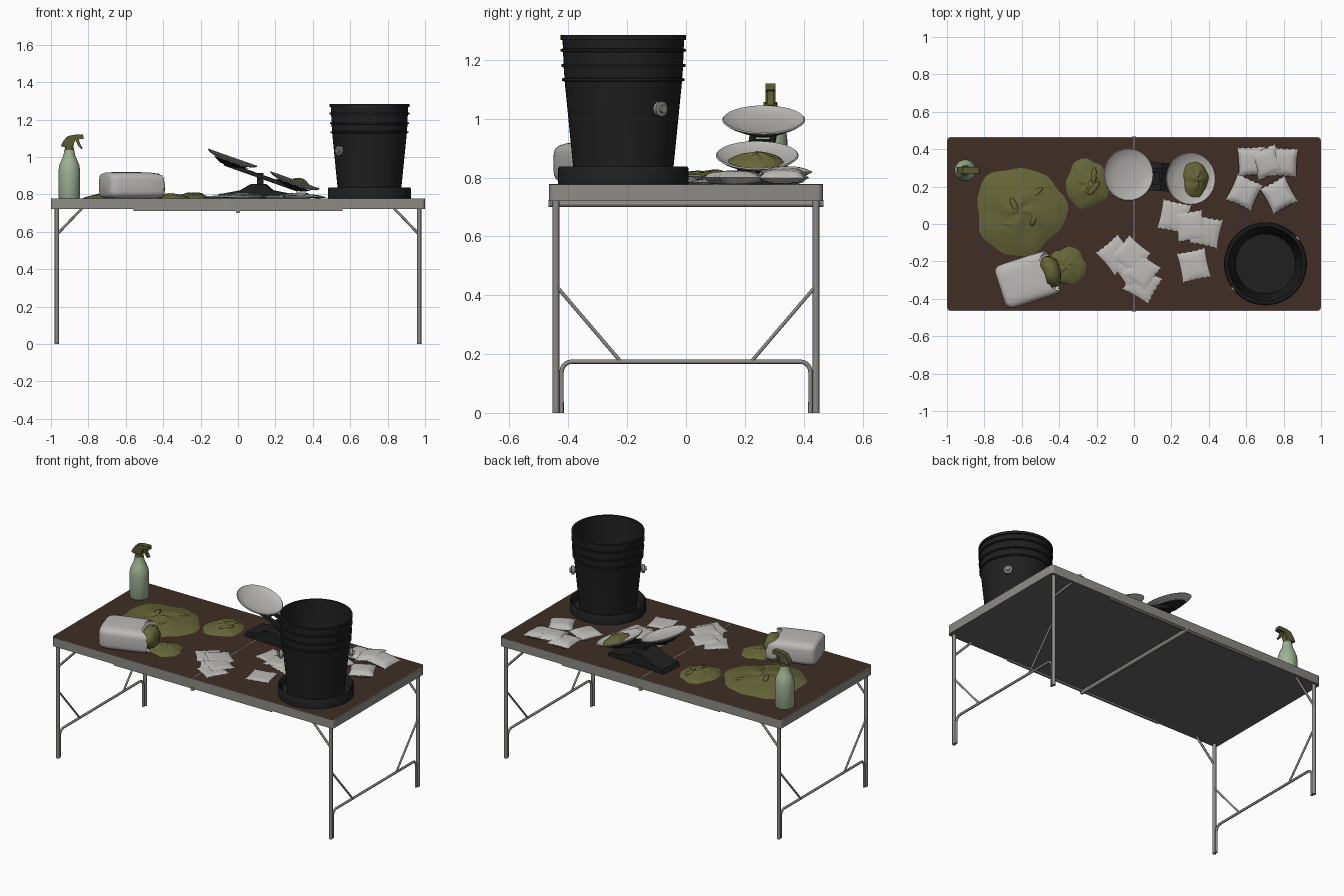
import bpy, bmesh, math, random
from math import sin, cos, pi, radians
from mathutils import Vector, Matrix, Euler

if "Cube" in bpy.data.objects:
    bpy.data.objects.remove(bpy.data.objects["Cube"])
random.seed(4)

def mat(name, c):
    m = bpy.data.materials.new(name)
    m.diffuse_color = (*c, 1)
    m.use_nodes = True
    m.node_tree.nodes["Principled BSDF"].inputs["Base Color"].default_value = m.diffuse_color
    return m

BROWN = mat("brown top", (0.05, 0.027, 0.018))
METAL = mat("grey metal", (0.27, 0.26, 0.24))
UNDER = mat("dark underside", (0.13, 0.13, 0.13))
BLACK = mat("black plastic", (0.014, 0.014, 0.014))
OLIVE = mat("olive leaf", (0.13, 0.13, 0.04))
PALE = mat("pale wrap", (0.5, 0.49, 0.47))
GREEN = mat("bottle green", (0.34, 0.44, 0.29))
TRIG = mat("dark olive plastic", (0.1, 0.1, 0.035))
TOP = 0.777

def add(name, bm, mats, loc=(0, 0, 0), rot=(0, 0, 0), smooth=35):
    bmesh.ops.recalc_face_normals(bm, faces=bm.faces)
    me = bpy.data.meshes.new(name)
    bm.to_mesh(me)
    bm.free()
    for m in mats if isinstance(mats, list) else [mats]:
        me.materials.append(m)
    if smooth:
        me.polygons.foreach_set("use_smooth", [True] * len(me.polygons))
        me.set_sharp_from_angle(angle=radians(smooth))
    ob = bpy.data.objects.new(name, me)
    ob.location, ob.rotation_euler = loc, rot
    bpy.context.collection.objects.link(ob)
    return ob

def box(name, size, loc, m, rot=(0, 0, 0), bevel=0.0):
    bm = bmesh.new()
    bmesh.ops.create_cube(bm, size=1, matrix=Matrix.Diagonal((*size, 1)))
    if bevel:
        bmesh.ops.bevel(bm, geom=bm.edges[:], offset=bevel, segments=2, affect='EDGES', profile=0.5)
    return add(name, bm, m, loc, rot)

def lathe(name, prof, m, loc=(0, 0, 0), rot=(0, 0, 0), n=32):
    bm = bmesh.new()
    vs = [bm.verts.new((r, 0, z)) for r, z in prof]
    es = [bm.edges.new(p) for p in zip(vs, vs[1:])]
    bmesh.ops.spin(bm, geom=vs + es, cent=(0, 0, 0), axis=(0, 0, 1), angle=2 * pi, steps=n)
    bmesh.ops.remove_doubles(bm, verts=bm.verts, dist=1e-5)
    return add(name, bm, m, loc, rot)

def prism(name, pts, width, m, loc):
    # x-z outline extruded along y
    bm = bmesh.new()
    f = bm.faces.new([bm.verts.new((x, -width / 2, z)) for x, z in pts])
    g = bmesh.ops.extrude_face_region(bm, geom=[f])["geom"]
    bmesh.ops.translate(bm, vec=(0, width, 0), verts=[v for v in g if isinstance(v, bmesh.types.BMVert)])
    return add(name, bm, m, loc, smooth=0)

def tube(name, pts, r, m):
    cu = bpy.data.curves.new(name, 'CURVE')
    cu.dimensions, cu.bevel_depth, cu.bevel_resolution, cu.use_fill_caps = '3D', r, 2, True
    sp = cu.splines.new('POLY')
    sp.points.add(len(pts) - 1)
    for p, c in zip(sp.points, pts):
        p.co = (*c, 1)
    cu.materials.append(m)
    ob = bpy.data.objects.new(name, cu)
    bpy.context.collection.objects.link(ob)

# Folding table: top slab, seam, hinge bar
bm = bmesh.new()
bmesh.ops.create_cube(bm, size=1, matrix=Matrix.Diagonal((2, 0.93, 0.056, 1)))
bmesh.ops.bevel(bm, geom=[e for e in bm.edges if abs(e.verts[0].co.z - e.verts[1].co.z) > 0.01],
                offset=0.02, segments=4, affect='EDGES', profile=0.5)
bm.normal_update()
caps = [f for f in bm.faces if abs(f.normal.z) > 0.9]
bmesh.ops.inset_individual(bm, faces=caps, thickness=0.004)
for f in caps:
    f.material_index = 1 if f.calc_center_median().z > 0 else 2
add("table_top", bm, [METAL, BROWN, UNDER], (0, 0, TOP - 0.028))
box("centre_seam", (0.006, 0.93, 0.002), (0, 0, TOP), METAL)
tube("hinge_bar", [(0, -0.467, 0.711), (0, 0.467, 0.711)], 0.012, METAL)
for s in (-1, 1):
    box("hinge_rail", (1.12, 0.012, 0.012), (0, s * 0.455, 0.717), METAL)

# Legs and braces
for sx in (-1, 1):
    x = sx * 0.969
    for sy in (-1, 1):
        tube("leg", [(x, sy * 0.442, 0), (x, sy * 0.442, 0.73)], 0.0115, METAL)
        tube("leg_brace", [(x, sy * 0.442, 0.585), (sx * 0.835, sy * 0.442, 0.725)], 0.007, METAL)
        tube("end_brace", [(x, sy * 0.44, 0.43), (x, sy * 0.225, 0.178)], 0.006, METAL)
    arc = [(0.423 - 0.035 * (1 - cos(a)), 0.139 + 0.035 * sin(a)) for a in [i * pi / 10 for i in range(6)]]
    half = [(0.423, 0)] + arc
    tube("leg_crossbar", [(x, -y, z) for y, z in half] + [(x, y, z) for y, z in reversed(half)], 0.0075, METAL)

# Bucket in its saucer
C = (0.703, -0.213, TOP)
lathe("saucer", [(0, 0), (0.222, 0), (0.222, 0.054), (0.218, 0.06), (0.212, 0.06), (0.205, 0.05), (0.2, 0.012), (0, 0.012)], BLACK, C, n=48)
prof = [(0, 0.013), (0.166, 0.013), (0.199, 0.345)]
for z, r in ((0.355, 0.2), (0.403, 0.203), (0.455, 0.205)):
    prof += [(r, z - 0.005), (r + 0.008, z - 0.004), (r + 0.008, z + 0.005), (r, z + 0.006)]
prof += [(0.207, 0.49), (0.213, 0.491), (0.213, 0.507), (0.2, 0.507), (0.193, 0.345), (0.16, 0.025), (0, 0.025)]
lathe("bucket", prof, BLACK, C, n=48)
for a in (radians(38), radians(218)):
    lathe("bucket_knob", [(0, 0), (0.017, 0), (0.017, 0.012), (0.026, 0.014), (0.026, 0.03), (0.014, 0.032), (0.014, 0.042), (0, 0.042)],
          METAL, (C[0] + 0.183 * cos(a), C[1] + 0.183 * sin(a), 1.033), (0, pi / 2, a), 12)

# Spray bottle
B = (-0.902, 0.287, 0)
lathe("spray_bottle", [(0, TOP), (0.054, TOP), (0.058, TOP + 0.008), (0.058, 0.925), (0.054, 0.955), (0.042, 0.985),
                       (0.031, 1.01), (0.027, 1.037), (0, 1.037)], GREEN, B, n=24)
lathe("spray_collar", [(0, 1.03), (0.025, 1.03), (0.023, 1.056), (0, 1.056)], TRIG, B, n=16)
prism("spray_head", [(-0.018, 1.05), (-0.045, 1.058), (-0.036, 1.08), (-0.012, 1.11), (0.02, 1.119), (0.074, 1.12),
                     (0.077, 1.098), (0.032, 1.092), (0.019, 1.05)], 0.034, TRIG, B)
prism("spray_trigger", [(0.03, 1.095), (0.05, 1.097), (0.058, 1.07), (0.072, 1.047), (0.064, 1.042), (0.046, 1.062)], 0.02, TRIG, B)

# Leaf piles: lumpy domes
def pile(name, loc, rx, ry, h, rot=(0, 0, 0), n=40, rings=8, seed=0.0):
    bm = bmesh.new()
    rows = []
    for i in range(1, rings + 1):
        t = i / rings
        row = []
        for k in range(n):
            a = 2 * pi * k / n
            w = 1 + 0.05 * sin(3 * a + seed) + 0.035 * sin(5 * a + 2 * seed) + 0.02 * sin(9 * a)
            z = h * (1 - t ** 1.6) * (1 + 0.12 * sin(4 * a + 5 * t + seed)) + (0.004 if i < rings else 0)
            row.append(bm.verts.new((rx * w * t * cos(a), ry * w * t * sin(a), z)))
        rows.append(row)
    top = bm.verts.new((0, 0, h + 0.004))
    for k in range(n):
        j = (k + 1) % n
        bm.faces.new((top, rows[0][k], rows[0][j]))
        for p, q in zip(rows, rows[1:]):
            bm.faces.new((p[k], q[k], q[j], p[j]))
    bm.faces.new(rows[-1])
    return add(name, bm, OLIVE, loc, rot, 60)

def blob(name, loc, size, rz):
    bm = bmesh.new()
    bmesh.ops.create_uvsphere(bm, u_segments=12, v_segments=8, radius=1, matrix=Matrix.Diagonal((*size, 1)))
    for v in bm.verts:
        v.co *= random.uniform(0.92, 1.06)
    return add(name, bm, OLIVE, loc, (0, 0, rz), 60)

pile("large_leaf_pile", (-0.61, 0.07, TOP), 0.24, 0.235, 0.04, seed=1.0)
pile("middle_leaf_pile", (-0.25, 0.215, TOP), 0.115, 0.13, 0.028, seed=2.2)
pile("spilled_leaf_pile", (-0.36, -0.225, TOP), 0.105, 0.098, 0.024, seed=4.0)
for x, y, z, a in ((-0.525, 0.165, 0.798, 40), (-0.64, 0.1, 0.813, 115), (-0.535, 0.03, 0.806, 70), (-0.655, -0.005, 0.803, 160),
                   (-0.215, 0.255, 0.795, 85), (-0.215, 0.19, 0.797, 50)):
    blob("leaf_bud", (x, y, z), (0.047, 0.017, 0.014), radians(a))

# Torn bag on its side with leaf inside
R = radians(18)
bm = bmesh.new()
rows, n = [], 40
def se(v):
    return math.copysign(abs(v) ** 0.45, v)
for x, s in ((-0.155, 0.0), (-0.155, 0.72), (-0.149, 0.87), (-0.132, 0.97), (-0.1, 1), (0.04, 1), (0.13, 0.98), (0.15, 0.94), (0.13, 0.9), (0.0, 0.9)):
    row = []
    for k in range(n):
        a = 2 * pi * k / n
        cut = 0.055 * max(0, sin(a + 0.2)) ** 2 + 0.008 * (k % 2) if x > 0.12 else 0
        row.append(bm.verts.new((x - cut, 0.122 * s * se(cos(a)), 0.071 * s * se(sin(a)))))
    rows.append(row)
for p, q in zip(rows, rows[1:]):
    for k in range(n):
        bm.faces.new((p[k], p[(k + 1) % n], q[(k + 1) % n], q[k]))
bm.faces.new(rows[-1])
bmesh.ops.remove_doubles(bm, verts=bm.verts, dist=1e-5)
add("leaf_bag", bm, PALE, (-0.568, -0.297, TOP + 0.071), (0, 0, R), 50)
blob("bag_contents", (-0.445, -0.252, TOP + 0.068), (0.055, 0.09, 0.068), R)

# Balance scale: base, beam rails, pans
TH, RZ = radians(19.5), radians(-4)
prism("scale_base", [(-0.2, 0), (0.21, 0), (0.21, 0.02), (0.15, 0.03), (0.07, 0.045), (0.03, 0.08), (-0.04, 0.08), (-0.1, 0.045), (-0.19, 0.028)],
      0.15, BLACK, (0.115, 0.253, TOP)).rotation_euler = (0, 0, RZ)
box("scale_post", (0.035, 0.05, 0.08), (0.12, 0.253, 0.875), BLACK)
for s in (-1, 1):
    box("scale_beam_rail", (0.42, 0.018, 0.022), (0.125, 0.253 + s * 0.035, 0.895), BLACK, (0, TH, RZ))
for i in range(5):
    t = (i - 2) * 0.08
    box("scale_beam_rung", (0.014, 0.07, 0.014), (0.125 + t * cos(TH), 0.253 - t * 0.07, 0.895 - t * sin(TH)), BLACK, (0, TH, RZ))
for x, y, z in ((-0.033, 0.264, 0.985), (0.3, 0.242, 0.864)):
    lathe("scale_pan", [(0, -0.012), (0.08, -0.012), (0.125, 0.0), (0.141, 0.011), (0.137, 0.015), (0.12, 0.006),
                        (0.08, -0.004), (0, -0.004)], PALE, (x, y, z), (0, TH, 0))
    lathe("pan_holder", [(0, -0.035), (0.05, -0.035), (0.1, -0.0125), (0, -0.0125)], BLACK, (x, y, z), (0, TH, 0), 24)
pile("weighed_leaf", (0.33, 0.238, 0.85), 0.07, 0.1, 0.032, (0, TH, 0), seed=0.7)

# Pillow packets with pinched sides and crimped ends
def packet(x, y, deg, h=0.022, lift=0.0, tilt=0.0, w=0.15, l=0.155):
    bm = bmesh.new()
    N = 10
    def layer(sgn):
        g = []
        for i in range(N + 1):
            row = []
            for j in range(N + 1):
                u, v = 2 * i / N - 1, 2 * j / N - 1
                d = max(0, (1 - u ** 4) * (1 - v ** 4))
                px = u * w / 2 * (1 - 0.06 * (1 - v * v))
                py = v * l / 2 * (1 - 0.05 * (1 - u * u)) + (0.003 * (-1) ** i * v if abs(v) == 1 else 0)
                row.append(bm.verts.new((px, py, sgn * h / 2 * d ** 0.6 + 0.0015 * sgn * random.random() * d)))
            g.append(row)
        for i in range(N):
            for j in range(N):
                bm.faces.new((g[i][j], g[i + 1][j], g[i + 1][j + 1], g[i][j + 1]))
    layer(1)
    layer(-1)
    bmesh.ops.remove_doubles(bm, verts=bm.verts, dist=1e-5)
    add("packet", bm, PALE, (x, y, TOP + h / 2 + lift), (0, radians(tilt), radians(deg)), 60)

for x, y, d, up, t in ((0.63, 0.335, 3, 0, 0), (0.71, 0.33, 20, 0.012, -6), (0.8, 0.33, -3, 0.006, 6),
                       (0.59, 0.17, -25, 0, 0), (0.775, 0.155, 28, 0, 0)):
    packet(x, y, d, 0.045, up, t)
for x, y, d, up, t in ((0.215, 0.04, -12, 0, 0), (0.3, -0.01, 8, 0.014, -5), (0.385, -0.04, -12, 0.006, 5), (0.32, -0.22, 12, 0, 0),
                       (-0.095, -0.165, 40, 0, 0), (-0.015, -0.165, 50, 0.01, 4), (-0.01, -0.245, 35, 0.006, -3),
                       (0.04, -0.25, 55, 0.012, 3), (0.045, -0.32, 60, 0.0, 0)):
    packet(x, y, d, 0.016, up, t)
